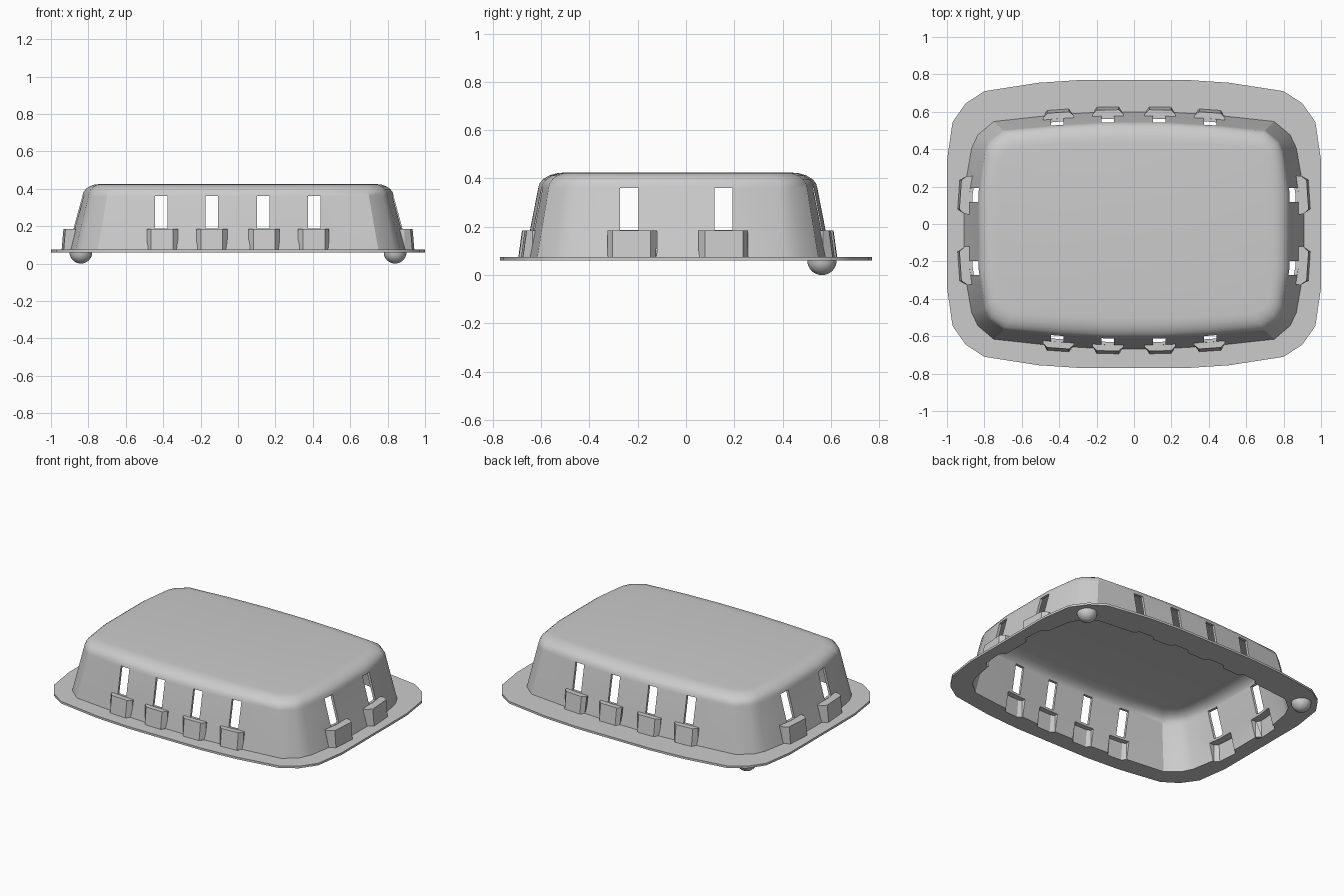
import bpy, bmesh
from math import sin, cos, pi, radians
from mathutils import Matrix, Vector

if "Cube" in bpy.data.objects:
    bpy.data.objects.remove(bpy.data.objects["Cube"])

SHELL_Y = -0.034
# quarter outlines, from the +x side round to the +y side
FLANGE = [(1, .34), (.97, .545), (.90, .645), (.80, .71), (.51, .755), (.27, .771)]
BASE = [(.91, .2), (.868, .44), (.835, .51), (.75, .582), (.42, .618), (.15, .634)]
RIM = [(.832, .2), (.80, .42), (.775, .475), (.70, .535), (.41, .563), (.15, .578)]
TOP = [(.74, .2), (.725, .36), (.70, .41), (.64, .445), (.40, .46), (.15, .466)]


def ring(quarter, z, cy=0.0, inset=0.0):
    """Mirror a quarter outline into a full closed ring."""
    q = [(x * (1 - inset / .91), y * (1 - inset / .63)) for x, y in quarter]
    half = q + [(-x, y) for x, y in reversed(q)]
    full = half + [(-x, -y) for x, y in half]
    return [Vector((x, y + cy, z)) for x, y in full]


def skin(bm, rings):
    """Close a stack of equal rings into a solid."""
    loops = [[bm.verts.new(p) for p in r] for r in rings]
    n = len(loops[0])
    for a, b in zip(loops, loops[1:]):
        for i in range(n):
            j = (i + 1) % n
            bm.faces.new((a[i], a[j], b[j], b[i]))
    bm.faces.new(loops[0][::-1])
    bm.faces.new(loops[-1])


def finish(name, bm, helper=False):
    bmesh.ops.recalc_face_normals(bm, faces=bm.faces)
    me = bpy.data.meshes.new(name)
    bm.to_mesh(me)
    bm.free()
    ob = bpy.data.objects.new(name, me)
    bpy.context.collection.objects.link(ob)
    ob.hide_render = helper
    return ob


def dome_rings(inset, drop):
    """Rounded upper part of the shell."""
    out = []
    for k in range(6):
        a = k / 5 * pi / 2
        t = 1 - cos(a)
        q = [(r[0] + (s[0] - r[0]) * t, r[1] + (s[1] - r[1]) * t) for r, s in zip(RIM, TOP)]
        out.append(ring(q, .36 - drop + .065 * sin(a), SHELL_Y, inset))
    return out


# tray body: flange and solid dome
bm = bmesh.new()
skin(bm, [ring(FLANGE, .06), ring(FLANGE, .074), ring(BASE, .074, SHELL_Y)] + dome_rings(0, 0))
tray = finish("tray", bm)

# hollow inside
bm = bmesh.new()
skin(bm, [ring(BASE, -.05, SHELL_Y, .015), ring(BASE, .07, SHELL_Y, .015)] + dome_rings(.015, .013))
hollow = finish("hollow_cutter", bm, True)

# clip pockets: origin on the wall, outward direction, base width, outer depth low/high
CLIPS = []
for sx in (1, -1):
    for sy in (1, -1):
        for x, y, tilt in ((.14, .634, -1), (.405, .62, -4)):
            ang = radians(90 + tilt if sx > 0 else 90 - tilt) * sy
            CLIPS.append((sx * x, SHELL_Y + sy * y, ang, .165, .026, .010))
        ang = radians(4) * sy
        CLIPS.append((sx * .91, SHELL_Y + sy * .19, ang if sx > 0 else pi - ang, .205, .028, .018))


def clip_solids(name, t, z0, z1, back):
    bm = bmesh.new()
    for x, y, ang, w, d0, d1 in CLIPS:
        m = Matrix.Translation((x, y, 0)) @ Matrix.Rotation(ang, 4, 'Z')
        rings = []
        for z, d in ((z0, d0), (z1, d1)):
            a, b = w / 2 - t, w / 2 - t - .024
            pts = [(back, -a), (-.012, -a), (d - t, -b), (d - t, b), (-.012, a), (back, a)]
            rings.append([m @ Vector((p, q, z)) for p, q in pts])
        skin(bm, rings)
    return finish(name, bm, True)


clips = clip_solids("clip_shapes", 0, .068, .185, -.07)
pockets = clip_solids("pocket_cutter", .012, 0, .173, -.10)


# slots cut straight through opposite walls
def slots(name, places, size, axis):
    bm = bmesh.new()
    for c in places:
        loc = (c, 0, .274) if axis == 'Y' else (0, c, .274)
        dims = (size, 3, .174) if axis == 'Y' else (3, size, .174)
        bmesh.ops.create_cube(bm, size=1, matrix=Matrix.Translation(loc) @ Matrix.Diagonal((*dims, 1)))
    return finish(name, bm, True)


long_slots = slots("long_side_slots", (-.41, -.14, .135, .408), .065, 'Y')
end_slots = slots("end_slots", (-.235, .155), .075, 'X')

bpy.context.view_layer.objects.active = tray
tray.select_set(True)
for cutter, op in ((clips, 'UNION'), (hollow, 'DIFFERENCE'), (pockets, 'DIFFERENCE'),
                   (long_slots, 'DIFFERENCE'), (end_slots, 'DIFFERENCE')):
    mod = tray.modifiers.new(cutter.name, 'BOOLEAN')
    mod.operation, mod.object, mod.solver = op, cutter, 'EXACT'
    bpy.ops.object.modifier_apply(modifier=mod.name)
    bpy.data.objects.remove(cutter)
bpy.ops.object.shade_smooth_by_angle(angle=radians(30))

# two round feet under the back corners
for side, sx in (("left", -1), ("right", 1)):
    bm = bmesh.new()
    bmesh.ops.create_uvsphere(bm, u_segments=24, v_segments=16, radius=.061)
    bmesh.ops.delete(bm, geom=[v for v in bm.verts if v.co.z > .001], context='VERTS')
    foot = finish("foot_" + side, bm)
    foot.location = (sx * .84, .563, .061)
    foot.data.shade_smooth()
